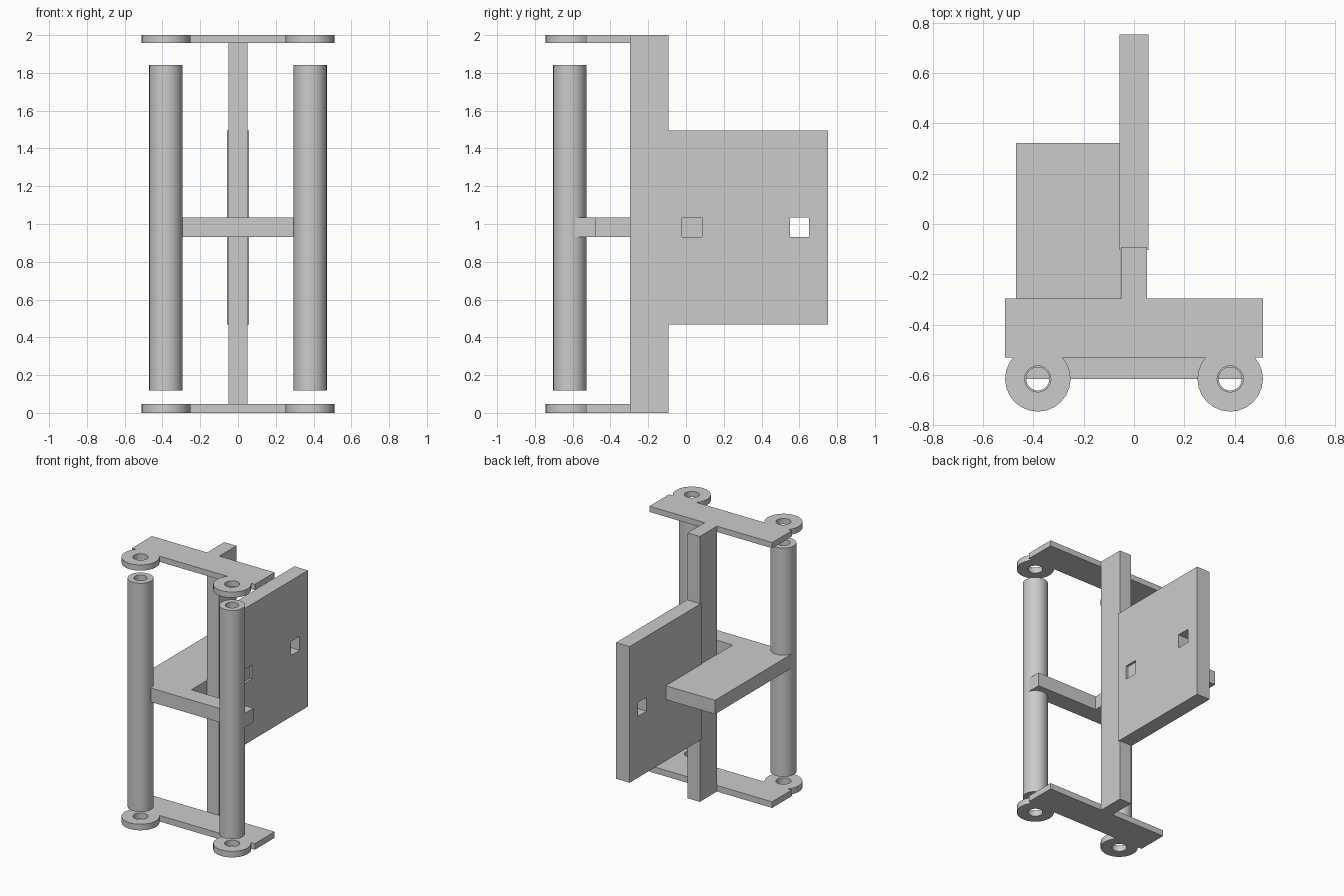
import bpy, bmesh, math

cube = bpy.data.objects.get("Cube")
if cube:
    bpy.data.objects.remove(cube, do_unlink=True)

grey = bpy.data.materials.new("plain grey")
grey.use_nodes = True
grey.diffuse_color = (0.6, 0.6, 0.6, 1)
bsdf = next(n for n in grey.node_tree.nodes if n.type == "BSDF_PRINCIPLED")
bsdf.inputs["Base Color"].default_value = grey.diffuse_color


def prism(name, outline, z0, z1):
    """Extrude an outline in the xy plane from z0 up to z1."""
    bm = bmesh.new()
    base = bm.faces.new([bm.verts.new((x, y, z0)) for x, y in outline])
    top = bmesh.ops.extrude_face_region(bm, geom=[base])["geom"]
    verts = [g for g in top if isinstance(g, bmesh.types.BMVert)]
    bmesh.ops.translate(bm, vec=(0, 0, z1 - z0), verts=verts)
    bmesh.ops.recalc_face_normals(bm, faces=bm.faces)
    mesh = bpy.data.meshes.new(name)
    bm.to_mesh(mesh)
    bm.free()
    mesh.materials.append(grey)
    obj = bpy.data.objects.new(name, mesh)
    bpy.context.collection.objects.link(obj)
    return obj


def box(name, x0, x1, y0, y1, z0, z1):
    return prism(name, [(x0, y0), (x1, y0), (x1, y1), (x0, y1)], z0, z1)


def cylinder(name, x, y, r, z0, z1, sides):
    angles = [math.tau * i / sides for i in range(sides)]
    return prism(name, [(x + r * math.cos(a), y + r * math.sin(a)) for a in angles], z0, z1)


def select(obj):
    bpy.ops.object.select_all(action="DESELECT")
    obj.select_set(True)
    bpy.context.view_layer.objects.active = obj


def combine(obj, other, operation):
    """Apply a boolean and discard the second object."""
    mod = obj.modifiers.new("boolean", "BOOLEAN")
    mod.operation, mod.solver, mod.object = operation, "EXACT", other
    select(obj)
    bpy.ops.object.modifier_apply(modifier=mod.name)
    bpy.data.objects.remove(other, do_unlink=True)


def smooth(obj):
    select(obj)
    bpy.ops.object.shade_smooth_by_angle(angle=math.radians(30))


ROD_X, ROD_Y = 0.382, -0.615
SLOT_Z = (0.93, 1.035)

# Upright post
box("post", -0.051, 0.051, -0.297, -0.092, 0, 2)

# End plates with an eyelet at each front corner
for name, z0, z1 in (("bottom_plate", 0, 0.046), ("top_plate", 1.957, 2)):
    plate = box(name, -0.512, 0.512, -0.53, -0.295, z0, z1)
    for side in (-1, 1):
        x = side * ROD_X
        combine(plate, cylinder("eyelet", x, ROD_Y, 0.13, z0, z1, 24), "UNION")
        combine(plate, cylinder("hole", x, ROD_Y, 0.052, z0 - 0.1, z1 + 0.1, 24), "DIFFERENCE")
    smooth(plate)

# Hollow rods
for name, side in (("right_rod", -1), ("left_rod", 1)):
    x = side * ROD_X
    rod = cylinder(name, x, ROD_Y, 0.088, 0.118, 1.842, 32)
    combine(rod, cylinder("bore", x, ROD_Y, 0.046, 0, 2, 32), "DIFFERENCE")
    smooth(rod)

# Rear panel with two square slots
panel = box("rear_panel", -0.057, 0.057, -0.104, 0.752, 0.468, 1.494)
for y0, y1 in ((-0.02, 0.085), (0.55, 0.652)):
    combine(panel, box("slot", -0.2, 0.2, y0, y1, *SLOT_Z), "DIFFERENCE")

# L-shaped shelf: crossbar through the rods, side wing, and a tab in the panel slot
prism("shelf", [(-0.468, ROD_Y), (0.465, ROD_Y), (0.465, -0.48), (-0.053, -0.48),
                (-0.053, -0.02), (0.04, -0.02), (0.04, 0.085), (-0.053, 0.085),
                (-0.053, 0.322), (-0.468, 0.322)], *SLOT_Z)
